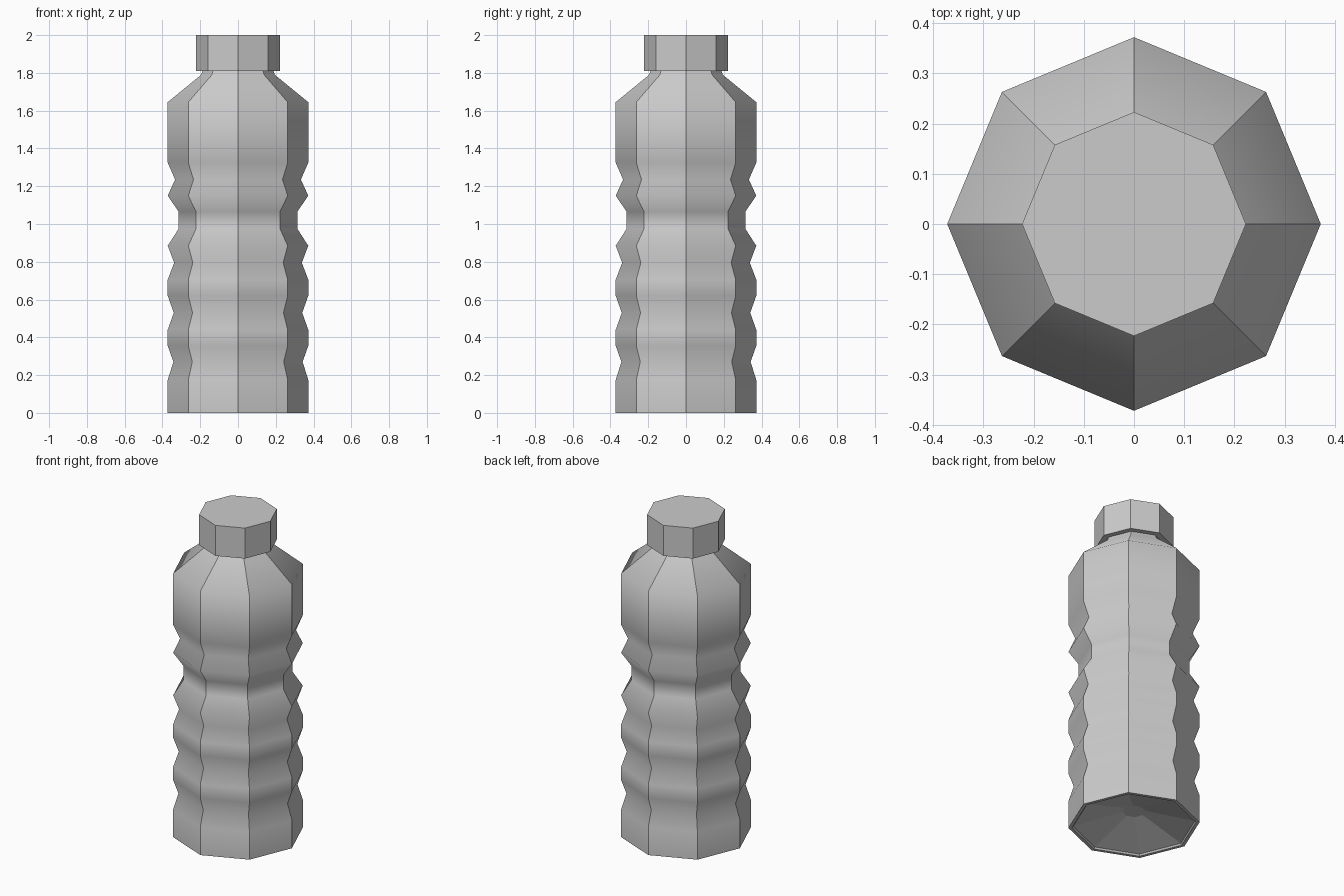
import bpy, bmesh, math

if "Cube" in bpy.data.objects:
    bpy.data.objects.remove(bpy.data.objects["Cube"])

SIDES = 8


def lathe(name, profile, sharp_rings):
    """Eight-sided turned part; smooth up each side, crisp along the corners."""
    bm = bmesh.new()
    rings = []
    for r, z in profile:
        rings.append([bm.verts.new((r * math.cos(math.tau * i / SIDES),
                                    r * math.sin(math.tau * i / SIDES), z))
                      for i in range(SIDES)])
    for a, b in zip(rings, rings[1:]):
        for i in range(SIDES):
            j = (i + 1) % SIDES
            bm.faces.new((a[i], a[j], b[j], b[i]))
    bm.faces.new(rings[0][::-1])
    bm.faces.new(rings[-1])
    bmesh.ops.recalc_face_normals(bm, faces=bm.faces)
    for f in bm.faces:
        f.smooth = True
    ring_of = {v: k for k, ring in enumerate(rings) for v in ring}
    for e in bm.edges:
        k0, k1 = (ring_of[v] for v in e.verts)
        e.smooth = k0 == k1 and k0 not in sharp_rings
    mesh = bpy.data.meshes.new(name)
    bm.to_mesh(mesh)
    bm.free()
    obj = bpy.data.objects.new(name, mesh)
    bpy.context.collection.objects.link(obj)
    return obj


R = 0.372

# Ribbed body with hollowed base, waist, shoulder and neck
base = [(0.065, 0.09), (0.345, 0.01), (0.352, 0.0), (R, 0.0)]
ribs = [(R, 0.175), (0.342, 0.27), (R, 0.355),
        (R, 0.44), (0.34, 0.53), (R, 0.62),
        (R, 0.705), (0.338, 0.795), (R, 0.885)]
waist = [(0.314, 0.975), (0.314, 1.065), (R, 1.15), (0.333, 1.235)]
top = [(R, 1.325), (R, 1.645), (0.195, 1.79), (0.185, 1.82)]
lathe("bottle_body", base + ribs + waist + top, {0, 1, 2, 3, 20})

# Screw cap
lathe("cap", [(0.223, 1.81), (0.223, 2.0)], {0, 1})
